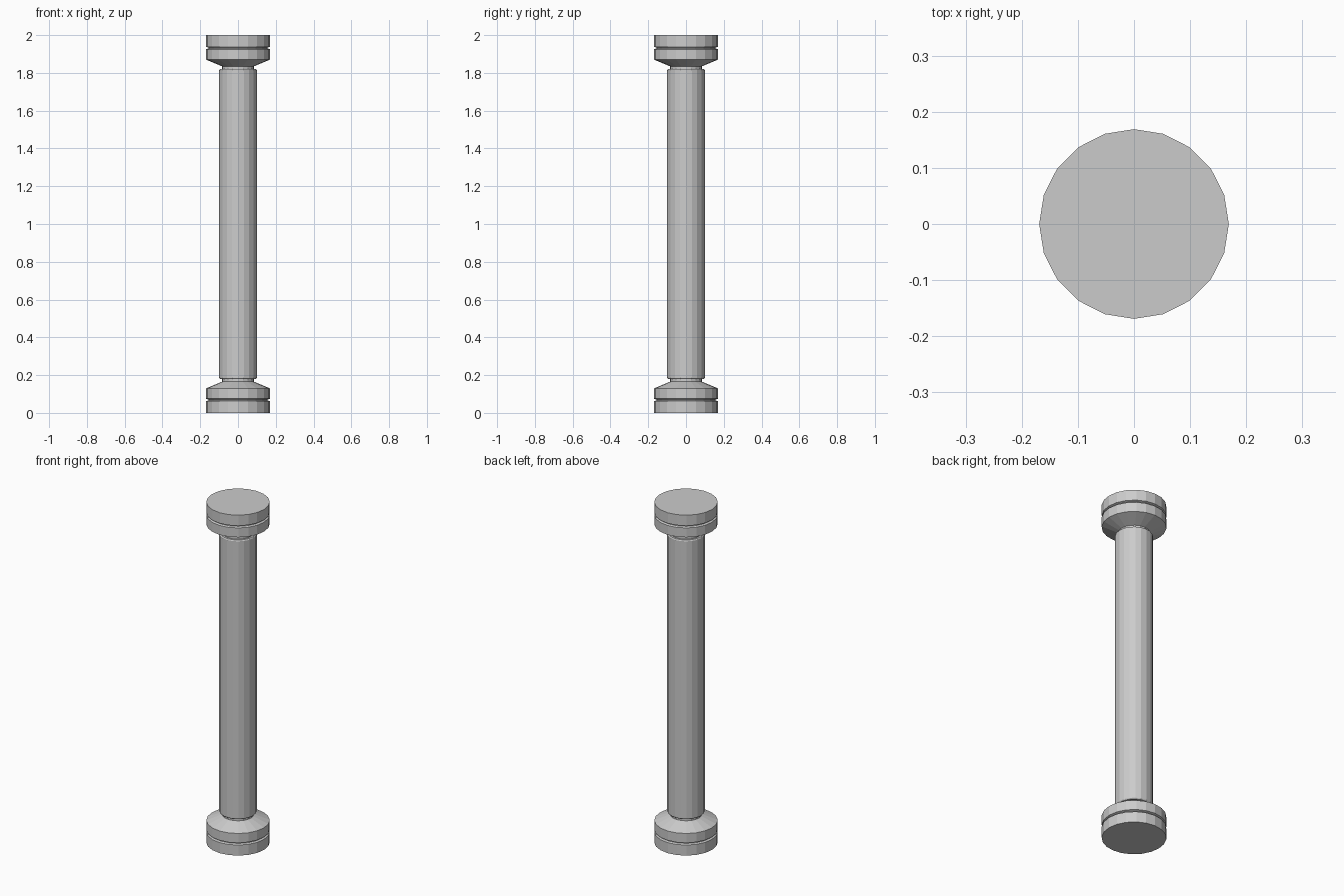
import bpy, bmesh
from math import cos, sin, tau

if "Cube" in bpy.data.objects:
    bpy.data.objects.remove(bpy.data.objects["Cube"])

SIDES = 20

def lathe(name, profile):
    """Revolve (radius, z) points around z, capped at both ends."""
    bm = bmesh.new()
    rings = [[bm.verts.new((r * cos(tau * i / SIDES), r * sin(tau * i / SIDES), z))
              for i in range(SIDES)] for r, z in profile]
    for a, b in zip(rings, rings[1:]):
        for i in range(SIDES):
            j = (i + 1) % SIDES
            bm.faces.new((a[i], a[j], b[j], b[i]))
    bm.faces.new(rings[0])
    bm.faces.new(rings[-1])
    bmesh.ops.recalc_face_normals(bm, faces=bm.faces)
    mesh = bpy.data.meshes.new(name)
    bm.to_mesh(mesh)
    bm.free()
    obj = bpy.data.objects.new(name, mesh)
    bpy.context.collection.objects.link(obj)
    return obj

# Stepped end: disc, shallow groove, ring, sloped shoulder, neck
end = [(0.169, 0.0), (0.169, 0.062), (0.157, 0.066), (0.157, 0.071),
       (0.169, 0.075), (0.169, 0.13), (0.085, 0.165), (0.085, 0.182)]
lathe("base", end)
lathe("capital", [(r, 2 - z) for r, z in reversed(end)])

# Plain shaft with slightly eased rims
lathe("shaft", [(0.085, 0.18), (0.096, 0.18), (0.1, 0.186),
                (0.1, 1.814), (0.096, 1.82), (0.085, 1.82)])
